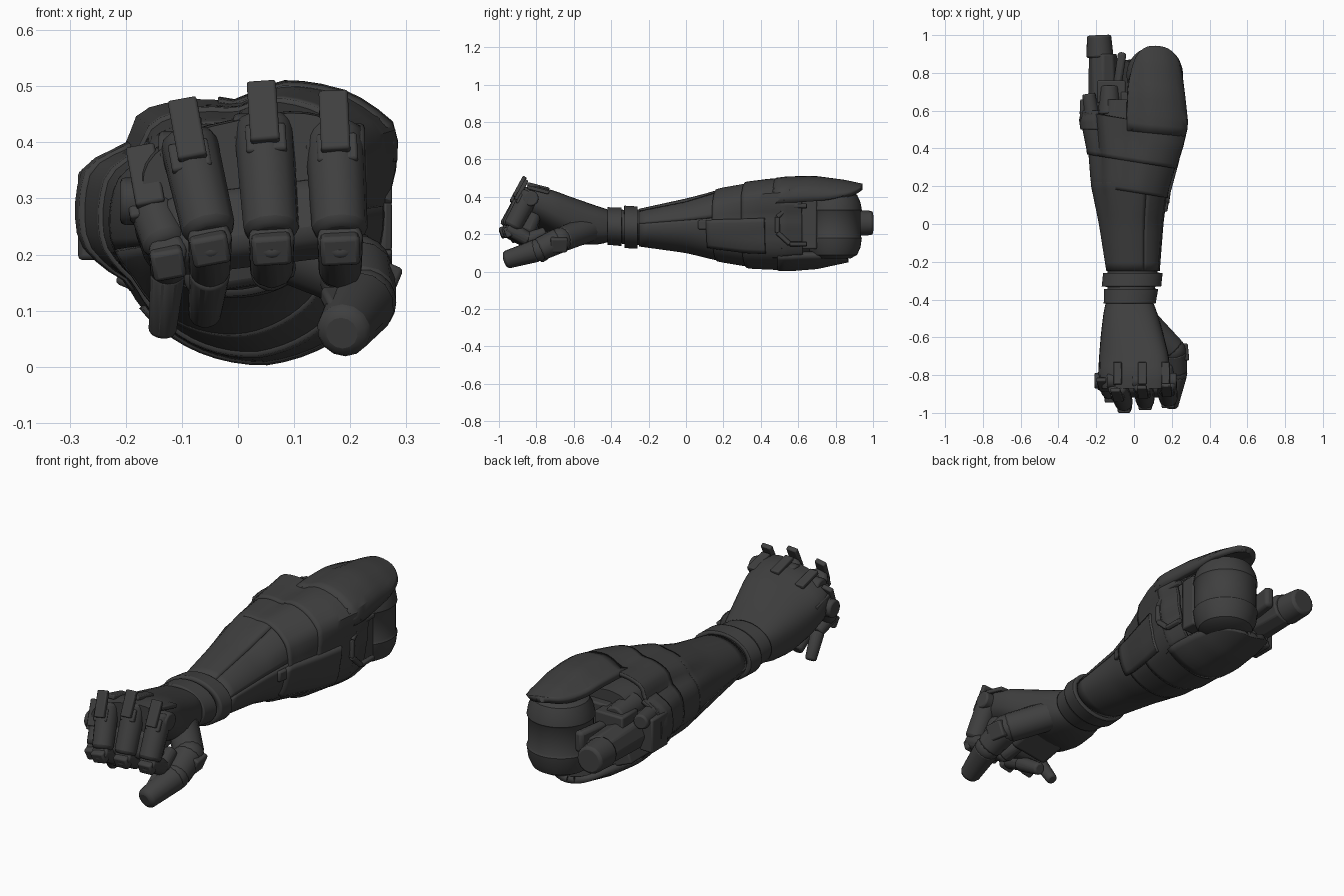
import bpy, bmesh, math
from mathutils import Vector, Matrix, Euler

cube = bpy.data.objects.get("Cube")
if cube:
    bpy.data.objects.remove(cube, do_unlink=True)

dark = bpy.data.materials.new("dark_grey")
dark.use_nodes = True
dark.diffuse_color = (0.05, 0.05, 0.05, 1)
dark.node_tree.nodes["Principled BSDF"].inputs["Base Color"].default_value = (0.05, 0.05, 0.05, 1)


def finish(name, bm, bevel=0.0, thick=0.0):
    mesh = bpy.data.meshes.new(name)
    bm.to_mesh(mesh)
    bm.free()
    mesh.materials.append(dark)
    ob = bpy.data.objects.new(name, mesh)
    bpy.context.collection.objects.link(ob)
    if thick:
        mod = ob.modifiers.new("thickness", 'SOLIDIFY')
        mod.thickness = thick
    if bevel:
        mod = ob.modifiers.new("bevel", 'BEVEL')
        mod.width, mod.segments = bevel, 2
        mod.angle_limit = math.radians(40)
    bpy.ops.object.select_all(action='DESELECT')
    bpy.context.view_layer.objects.active = ob
    ob.select_set(True)
    bpy.ops.object.shade_smooth_by_angle(angle=math.radians(35))
    return ob


def skin(name, rings, caps=False, **kw):
    # Surface through rows of points, joined where a row closes on itself
    bm = bmesh.new()
    rows = [[bm.verts.new(p) for p in ring] for ring in rings]
    for a, b in zip(rows, rows[1:]):
        for j in range(len(a) - 1):
            bm.faces.new((a[j], b[j], b[j + 1], a[j + 1]))
    bmesh.ops.remove_doubles(bm, verts=bm.verts, dist=1e-5)
    if caps:
        bmesh.ops.holes_fill(bm, edges=[e for e in bm.edges if e.is_boundary])
        bmesh.ops.recalc_face_normals(bm, faces=bm.faces)
    return finish(name, bm, **kw)


def box(name, centre, size, rot=(0, 0, 0), bevel=0.008):
    bm = bmesh.new()
    m = Matrix.LocRotScale(Vector(centre), Euler(rot), Vector(size))
    bmesh.ops.create_cube(bm, size=1, matrix=m)
    return finish(name, bm, bevel)


def rod(name, p, q, r1, r2, sides=16, bevel=0.008):
    p, q = Vector(p), Vector(q)
    d = q - p
    m = Matrix.Translation((p + q) / 2) @ d.to_track_quat('Z', 'Y').to_matrix().to_4x4()
    bm = bmesh.new()
    bmesh.ops.create_cone(bm, cap_ends=True, segments=sides, radius1=r1, radius2=r2,
                          depth=d.length, matrix=m)
    return finish(name, bm, bevel)


def lerp_table(table, k):
    k = max(table[0][0], min(k, table[-1][0]))
    for a, b in zip(table, table[1:]):
        if k <= b[0]:
            u = (k - a[0]) / (b[0] - a[0])
            return [s + (e - s) * u for s, e in zip(a[1:], b[1:])]


# Forearm stations: y, centre x, radius x, centre z, radius z
ARM = [(-.44, -.025, .13, .245, .095), (-.25, -.005, .14, .235, .10),
       (0, -.015, .17, .245, .145), (.2, -.02, .205, .25, .20),
       (.35, -.005, .235, .25, .23), (.55, 0, .285, .255, .252),
       (.7, 0, .27, .26, .25), (.86, 0, .25, .265, .225), (.95, 0, .235, .265, .205)]
# Muscle-like lobes near the elbow: angle, radius factor
LOBES = [(-80, 1.01), (-42, 1.03), (-13, .93), (11, .96), (35, 1.21), (53, 1.16),
         (74, 1.04), (90, .86), (112, .95), (128, 1.02), (141, .9), (157, 1.06),
         (188, 1.01), (210, .82), (242, .9), (280, 1.01)]


def arm_point(y, deg, scale=1.0, slant=0.0):
    cx, rx, cz, rz = lerp_table(ARM, y)
    t = max(0.0, min(1.0, y / .45))
    f = lerp_table(LOBES, (deg + 80) % 360 - 80)[0]
    f = (1 + (f - 1) * t) * scale
    a = math.radians(deg)
    x = rx * f * math.cos(a)
    return (cx + x, y - slant * x, cz + rz * f * math.sin(a))


def shell(name, y0, y1, a0=-80, a1=280, s0=1.0, s1=1.0, slant=0.0, tip=0.0,
          thick=0.02, caps=False):
    # Armour following the arm; tip narrows the far end to a rounded tongue
    rings, n, cols = [], 16, max(8, int((a1 - a0) / 6))
    mid, half = (a0 + a1) / 2, (a1 - a0) / 2
    for i in range(n + 1):
        u = math.sin(math.pi / 2 * i / n)
        w = half * (1 - tip * (1 - math.sqrt(max(0, 1 - u ** 4))))
        s = s0 + (s1 - s0) * u
        rings.append([arm_point(y0 + (y1 - y0) * u, mid + w * (2 * j / cols - 1), s, slant)
                      for j in range(cols + 1)])
    return skin(name, rings, caps, thick=0 if caps else thick)


# Forearm core and armour
shell("forearm_core", -.44, .3, s0=.93, s1=.95, caps=True)
shell("elbow_core", .25, .66, s0=.9, s1=.78, caps=True)
shell("forearm_upper_plate", -.25, .22, 66, 192, 1.01, 1.0)
shell("forearm_lower_plate", -.25, .22, 193, 372, 1.01, 1.0)
shell("forearm_inset_panel", -.25, .2, 13, 65, .985, .99)
shell("front_armour_band", .17, .35, s0=1.02, s1=.99, slant=.16)
shell("rear_armour_band", .33, .55, s0=1.03, s1=.99, slant=.16)
shell("side_armour_panel", .14, .46, -38, 8, 1.07, 1.05, slant=.16, thick=.03)
shell("upper_elbow_lobe", .49, .955, 24, 98, 1.01, 1.0, slant=.1, tip=.92, thick=.03)
shell("lower_elbow_lobe", .49, .87, 224, 318, 1.02, .97, tip=.85, thick=.03)
shell("inner_side_guard", .47, .645, -45, 27, 1.01, .98, slant=.1)
shell("outer_side_guard", .5, .6, 140, 215, 1.01, .98)

# Wrist cuffs
shell("wrist_cuff_front", -.42, -.345, s0=1.05, s1=1.06)
shell("wrist_cuff_rear", -.33, -.26, s0=1.16, s1=1.13, thick=.03)

# Hexagonal frame at the inner side, and the latch beside it
for i in range(5):
    a, b = [math.radians(90 + 45 * k) for k in (i - .5, i + .5)]
    p, q = [(.262, .6 + .12 * math.cos(k), .25 + .11 * math.sin(k)) for k in (a, b)]
    rod(f"hex_frame_bar_{i + 1}", p, q, .014, .014, 6, .003)
box("inner_latch", (.168, .11, .25), (.03, .09, .05), (0, 0, -.15))

# Elbow spool: upright turned profile with rounded ends
PROFILE = [(0, .07), (.09, .07), (.125, .09), (.143, .13), (.15, .18), (.144, .19), (.144, .32),
           (.15, .33), (.143, .37), (.125, .41), (.09, .43), (0, .43)]
skin("elbow_spool", [[(.11 + r * math.cos(k * math.pi / 16), .79 + r * math.sin(k * math.pi / 16), z)
                      for k in range(33)] for r, z in PROFILE[::-1]])
box("elbow_spool_mount", (.08, .66, .25), (.3, .08, .26))

# Outer side piston and fittings
rod("piston_sleeve", (-.16, .62, .26), (-.165, .9, .26), .085, .075, 8)
rod("piston_end", (-.18, .88, .26), (-.185, 1.0, .26), .072, .064, 16, .012)
rod("upper_valve", (-.13, .58, .36), (-.13, .73, .35), .06, .05)
rod("small_valve", (-.22, .56, .34), (-.24, .69, .34), .04, .035)
box("outer_block", (-.25, .6, .27), (.07, .12, .16))
box("outer_lower_block", (-.14, .65, .17), (.13, .15, .1), (0, .4, 0))
box("piston_bracket", (-.12, .7, .3), (.15, .12, .15))
box("piston_fin", (-.075, .82, .28), (.045, .18, .1), (0, 0, -.15), .015)

# Hand back: lofted rounded sections, tilted down toward the small finger
HAND = [(-.87, .005, .175, .355, .085), (-.8, 0, .19, .345, .1), (-.7, .0, .185, .305, .115),
        (-.58, -.01, .165, .265, .118), (-.46, -.02, .14, .245, .1), (-.4, -.025, .12, .245, .082)]
rings = []
for k in range(13):
    y = -.87 + .47 * k / 12
    cx, rx, cz, rz = lerp_table(HAND, y)
    tilt = .2 * min(1, (-.4 - y) / .3)
    ring = []
    for j in range(33):
        a = j * math.pi / 16
        c, s = math.cos(a), math.sin(a)
        x = rx * math.copysign(abs(c) ** .75, c)
        ring.append((cx + x, y, cz + rz * math.copysign(abs(s) ** .75, s) + tilt * x))
    rings.append(ring)
skin("hand_body", rings, caps=True)
box("palm_plate", (.0, -.67, .19), (.2, .2, .06), (.25, -.15, 0), .02)
box("palm_finger_pad", (.025, -.85, .25), (.31, .12, .13), (-.35, -.12, 0), .03)
box("hand_side_plate", (.13, -.56, .23), (.03, .15, .07), (-.25, 0, .3), .01)

# Fingers: name, knuckle x, fingertip x, knuckle z, radius, curled-end z, setback
FINGERS = [("index", .172, .182, .452, .054, .21, .01), ("middle", .045, .06, .469, .054, .19, 0),
           ("ring", -.09, -.05, .438, .052, .09, -.015), ("small", -.165, -.125, .355, .045, .06, .04)]
for name, xk, xt, z, r, zc, dy in FINGERS:
    lean = math.atan2(xk - xt, .22)
    zm = .235 if r > .046 else .21
    yk, yt = dy - .89, dy - .95
    rod(f"{name}_knuckle", (xk - r, -.83, z - .06), (xk + r, -.83, z - .06), .042, .042)
    rod(f"{name}_upper_segment", (xk, yk + .05, z - .03), (xt, yt + .01, zm), r, r * .92, 12, .015)
    rod(f"{name}_middle_segment", (xt, yt - .015, zm), (xt, yt + .1, .17), r * .8, r * .75, 8, .01)
    rod(f"{name}_end_segment", (xt, yt + .09, .17), (xt - .01, -.75, zc), r * .75, r * .6, 8, .01)
    box(f"{name}_joint_plate", (xt, yt - .012, zm - .025), (r * 1.3, .035, .055), (.35, lean, 0))
    box(f"{name}_knuckle_plate", (xk, yk, z - .015), (.052, .022, .12), (-.5, lean, 0), .005)
    box(f"{name}_plate_collar", (xk + .005, yk - .005, z - .065), (.072, .028, .055), (-.5, lean, 0), .005)
    box(f"{name}_knuckle_tab", (xk * .97, -.79, z - .015), (.045, .12, .02), (-.25, 0, 0), .005)

# Thumb: tapered chain with ball joints and side plates
THUMB = [(.05, -.5, .235, .07), (.21, -.67, .17, .068), (.222, -.79, .115, .062), (.185, -.97, .06, .047)]
for i, (a, b) in enumerate(zip(THUMB, THUMB[1:])):
    rod(f"thumb_segment_{i + 1}", a[:3], b[:3], a[3], b[3], 14, .018)
for i, (x, y, z, r) in enumerate(THUMB[1:3]):
    bm = bmesh.new()
    bmesh.ops.create_uvsphere(bm, u_segments=16, v_segments=10, radius=r * .97,
                              matrix=Matrix.Translation((x, y, z)))
    finish(f"thumb_joint_{i + 1}", bm)
box("thumb_joint_plate", (.258, -.68, .145), (.04, .09, .08), (0, .4, .1))
box("thumb_nail_plate", (.187, -.9, .11), (.06, .12, .03), (.35, 0, .2))
